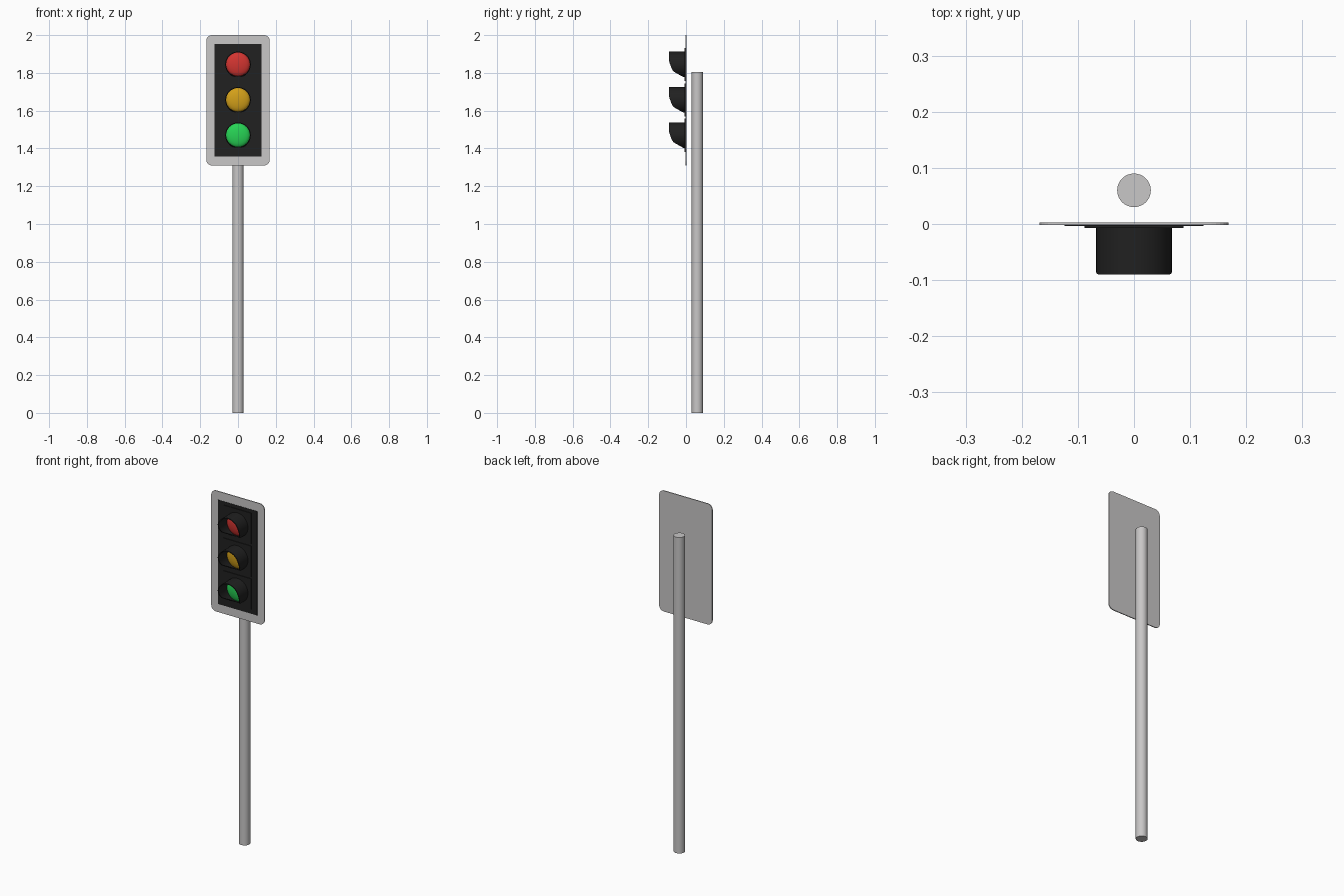
import bpy, bmesh
from math import sin, cos, pi, radians

cube = bpy.data.objects.get("Cube")
if cube:
    bpy.data.objects.remove(cube)


def material(name, r, g, b):
    m = bpy.data.materials.new(name)
    m.use_nodes = True
    m.diffuse_color = (r, g, b, 1)
    m.node_tree.nodes["Principled BSDF"].inputs["Base Color"].default_value = (r, g, b, 1)
    return m


GREY = material("pale_grey", 0.58, 0.57, 0.57)
BLACK = material("matt_black", 0.015, 0.015, 0.015)
LENSES = [("red", material("red", 0.65, 0.035, 0.03), 1.845),
          ("amber", material("amber", 0.65, 0.35, 0.01), 1.657),
          ("green", material("green", 0.02, 0.65, 0.09), 1.47)]
SEGS = 32


def finish(name, bm, mat, smooth=False):
    bmesh.ops.recalc_face_normals(bm, faces=bm.faces)
    mesh = bpy.data.meshes.new(name)
    bm.to_mesh(mesh)
    bm.free()
    mesh.materials.append(mat)
    obj = bpy.data.objects.new(name, mesh)
    bpy.context.collection.objects.link(obj)
    if smooth:
        bpy.ops.object.select_all(action="DESELECT")
        obj.select_set(True)
        bpy.context.view_layer.objects.active = obj
        bpy.ops.object.shade_smooth_by_angle(angle=radians(35))
    return obj


def slab(name, mat, half_w, z0, z1, y_front, y_back, radius=0):
    """Upright plate, with rounded corners if a radius is given."""
    bm = bmesh.new()
    outline = []
    corners = [(1, z1, 0), (-1, z1, 1), (-1, z0, 2), (1, z0, 3)]
    steps = 6 if radius else 0
    for side, z, quarter in corners:
        cx = side * (half_w - radius)
        cz = z - radius if z == z1 else z + radius
        for i in range(steps + 1):
            a = (quarter + i / max(steps, 1)) * pi / 2
            outline.append((cx + radius * cos(a), cz + radius * sin(a)))
    face = bm.faces.new([bm.verts.new((x, y_front, z)) for x, z in outline])
    ext = bmesh.ops.extrude_face_region(bm, geom=[face])
    for v in ext["geom"]:
        if isinstance(v, bmesh.types.BMVert):
            v.co.y = y_back
    return finish(name, bm, mat)


def bridge(bm, rings):
    for a, b in zip(rings, rings[1:]):
        for i in range(len(a)):
            j = (i + 1) % len(a)
            bm.faces.new((a[i], a[j], b[j], b[i]))


# Side profile of the visor's front rim: height from lens centre, y
RIM = [(-0.07, -0.009), (-0.04, -0.062), (-0.035, -0.07), (-0.02, -0.077),
       (0, -0.084), (0.018, -0.09), (0.07, -0.09)]


def rim_y(h):
    for (h0, y0), (h1, y1) in zip(RIM, RIM[1:]):
        if h <= h1:
            return y0 + (y1 - y0) * (h - h0) / (h1 - h0)
    return RIM[-1][1]


def visor(name, z):
    bm = bmesh.new()

    def ring(radius, front):
        verts = []
        for i in range(SEGS):
            a = 2 * pi * i / SEGS
            y = rim_y(0.068 * sin(a)) if front else -0.006
            verts.append(bm.verts.new((radius * cos(a), y, z + radius * sin(a))))
        return verts

    outer, inner = 0.068, 0.063
    rings = [ring(outer, False), ring(outer, True), ring(inner, True), ring(inner, False)]
    bridge(bm, rings + rings[:1])
    return finish(name, bm, BLACK, True)


def lens(name, mat, z):
    """Shallow dome facing forwards."""
    bm = bmesh.new()
    rings = []
    for k in range(6):
        t = k / 6 * pi / 2
        r = 0.063 * cos(t)
        rings.append([bm.verts.new((r * cos(2 * pi * i / SEGS), -0.007 - 0.02 * sin(t),
                                    z + r * sin(2 * pi * i / SEGS))) for i in range(SEGS)])
    bridge(bm, rings)
    tip = bm.verts.new((0, -0.027, z))
    for i in range(SEGS):
        bm.faces.new((rings[-1][i], rings[-1][(i + 1) % SEGS], tip))
    bm.faces.new(rings[0])
    return finish(name, bm, mat, True)


# Pole behind the board
bm = bmesh.new()
bmesh.ops.create_cone(bm, cap_ends=True, segments=SEGS, radius1=0.03, radius2=0.03, depth=1.805)
bmesh.ops.translate(bm, verts=bm.verts, vec=(0, 0.06, 0.9025))
finish("pole", bm, GREY, True)

# Backing board with its black panel
slab("backing_board", GREY, 0.168, 1.31, 2.0, -0.002, 0.003, 0.03)
slab("black_panel", BLACK, 0.124, 1.357, 1.952, -0.0035, -0.001)

# Three lamps, each with a square base, a lens and a hood
for colour, mat, z in LENSES:
    slab(colour + "_lamp_base", BLACK, 0.088, z - 0.088, z + 0.088, -0.007, -0.002)
    lens(colour + "_lens", mat, z)
    visor(colour + "_visor", z)
